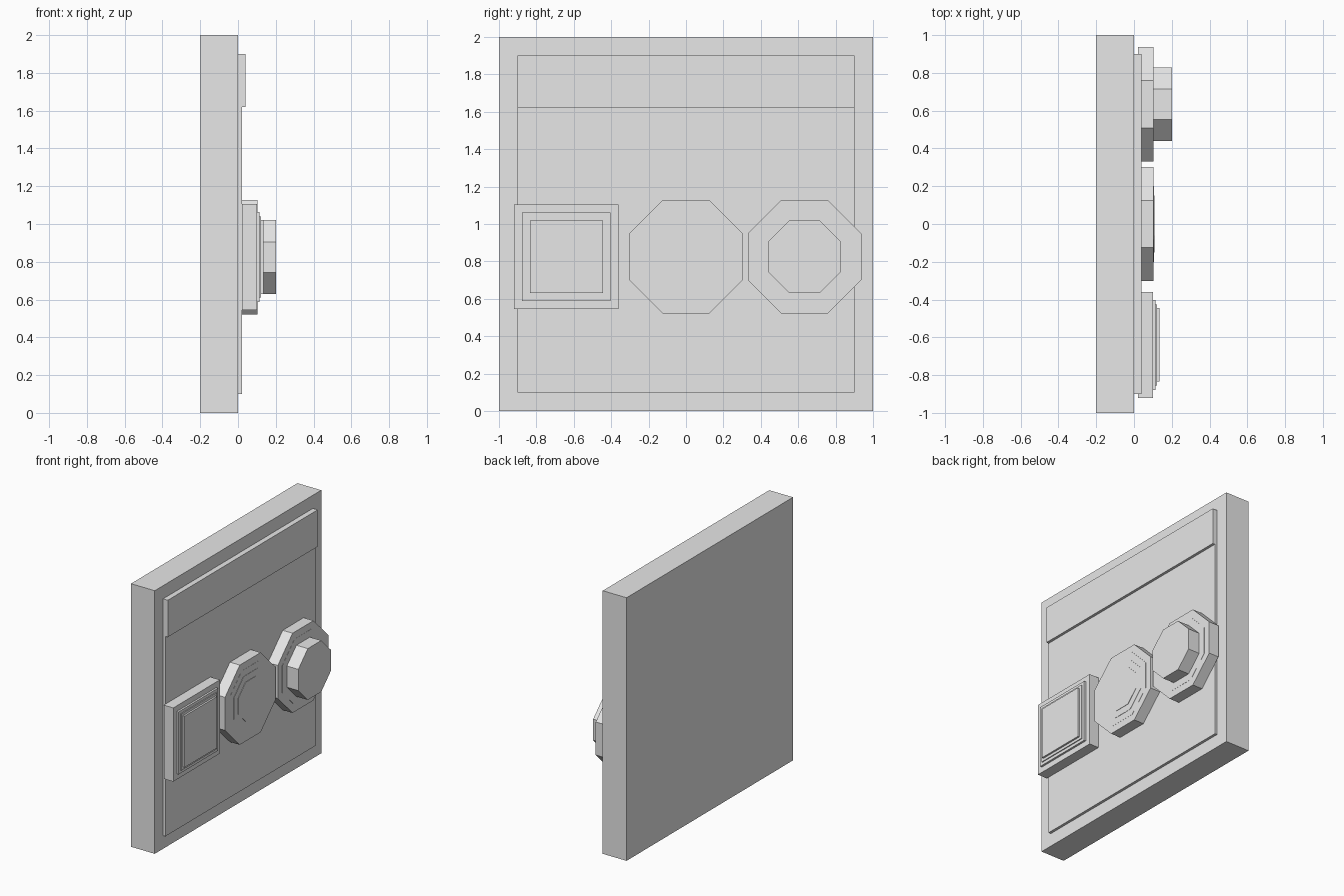
import bpy, bmesh
from math import cos, sin, pi

cube = bpy.data.objects.get("Cube")
if cube:
    bpy.data.objects.remove(cube, do_unlink=True)

grey = bpy.data.materials.new("plain grey")
grey.use_nodes = True
grey.diffuse_color = (0.8, 0.8, 0.8, 1)
grey.node_tree.nodes["Principled BSDF"].inputs["Base Color"].default_value = (0.8, 0.8, 0.8, 1)


def prism(name, outline, x0, x1):
    """Extrude a (y, z) outline from x0 to x1."""
    bm = bmesh.new()
    face = bm.faces.new([bm.verts.new((x0, y, z)) for y, z in outline])
    new = bmesh.ops.extrude_face_region(bm, geom=[face])["geom"]
    bmesh.ops.translate(bm, vec=(x1 - x0, 0, 0),
                        verts=[v for v in new if isinstance(v, bmesh.types.BMVert)])
    bmesh.ops.recalc_face_normals(bm, faces=bm.faces)
    mesh = bpy.data.meshes.new(name)
    bm.to_mesh(mesh)
    bm.free()
    mesh.materials.append(grey)
    bpy.context.collection.objects.link(bpy.data.objects.new(name, mesh))


def rect(y0, y1, z0, z1):
    return [(y0, z0), (y1, z0), (y1, z1), (y0, z1)]


def polygon(sides, y, apothem, z=0.825):
    r = apothem / cos(pi / sides)
    return [(y + r * cos((2 * i + 1) * pi / sides), z + r * sin((2 * i + 1) * pi / sides))
            for i in range(sides)]


def stack(name, sides, y, tiers):
    """Stepped control: each tier is (label, half width, back, front)."""
    for label, half, x0, x1 in tiers:
        prism(f"{name}_{label}", polygon(sides, y, half), x0, x1)


# Wall slab, raised panel and top strip
prism("slab", rect(-1, 1, 0, 2), -0.2, 0)
prism("panel", rect(-0.9, 0.9, 0.1, 1.9), 0, 0.02)
prism("top_strip", rect(-0.9, 0.9, 1.62, 1.9), 0.02, 0.04)

# Square button
stack("square_button", 4, -0.64, [
    ("base", 0.28, 0.02, 0.1), ("step", 0.2375, 0.1, 0.115),
    ("inner_step", 0.215, 0.115, 0.122), ("cap", 0.195, 0.122, 0.136)])

# Flat dial with shallow rings
stack("flat_dial", 8, 0, [
    ("base", 0.303, 0.02, 0.103), ("rim", 0.25, 0.103, 0.104),
    ("ring", 0.2, 0.104, 0.106), ("centre", 0.15, 0.106, 0.109)])

# Knob
stack("knob", 8, 0.634, [
    ("base", 0.303, 0.02, 0.103), ("rim", 0.25, 0.103, 0.104),
    ("grip", 0.195, 0.104, 0.2)])
